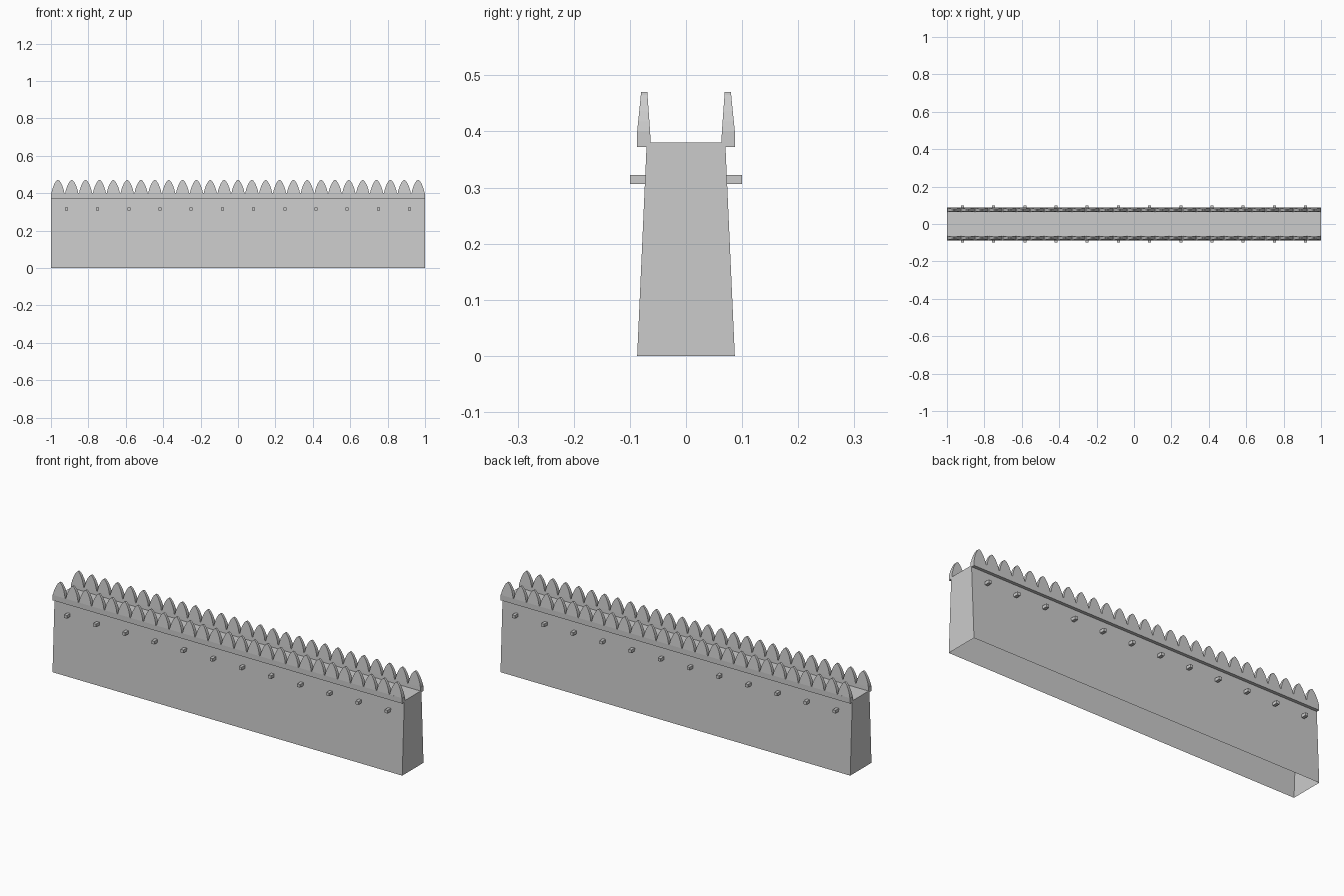
import bpy, bmesh

cube = bpy.data.objects.get("Cube")
if cube:
    bpy.data.objects.remove(cube, do_unlink=True)

stone = bpy.data.materials.new("grey_stone")
stone.use_nodes = True
GREY = (0.6, 0.6, 0.6, 1)
stone.diffuse_color = GREY
stone.node_tree.nodes["Principled BSDF"].inputs["Base Color"].default_value = GREY


def loft(bm, rows, bottom=True):
    """Stack rectangles (x0, x1, y0, y1, z) into a solid."""
    rings = [[bm.verts.new(p) for p in
              ((x0, y0, z), (x1, y0, z), (x1, y1, z), (x0, y1, z))]
             for x0, x1, y0, y1, z in rows]
    for low, high in zip(rings, rings[1:]):
        for i in range(4):
            j = (i + 1) % 4
            bm.faces.new((low[i], low[j], high[j], high[i]))
    bm.faces.new(rings[-1])
    if bottom:
        bm.faces.new(rings[0][::-1])


def finish(name, bm):
    mesh = bpy.data.meshes.new(name)
    bm.normal_update()
    bm.to_mesh(mesh)
    bm.free()
    mesh.materials.append(stone)
    obj = bpy.data.objects.new(name, mesh)
    bpy.context.scene.collection.objects.link(obj)


# Tapered wall body, open underneath
bm = bmesh.new()
loft(bm, [(-1, 1, -0.087, 0.087, 0), (-1, 1, -0.07, 0.07, 0.38)], bottom=False)
finish("wall_body", bm)

TEETH = 27
PITCH = 2 / TEETH
SPOUTS = 12
# Half width and height up one pointed merlon
ARCH = [(0.035, 0.40), (0.031, 0.418), (0.025, 0.436),
        (0.017, 0.453), (0.009, 0.465), (0.003, 0.47)]


def span(side, inner, outer):
    return tuple(sorted((side * inner, side * outer)))


for side, label in ((-1, "front"), (1, "back")):
    # Overhanging parapet course
    bm = bmesh.new()
    loft(bm, [(-1, 1, *span(side, 0.0625, 0.087), 0.372),
              (-1, 1, *span(side, 0.064, 0.087), 0.40)])
    finish(label + "_parapet", bm)

    # Row of pointed merlons, thinning towards the tip
    bm = bmesh.new()
    for i in range(TEETH):
        x = -1 + (i + 0.5) * PITCH
        rows = []
        for half, z in ARCH:
            t = (z - 0.40) / 0.07
            rows.append((x - half, x + half,
                         *span(side, 0.064 + 0.005 * t, 0.087 - 0.007 * t), z))
        loft(bm, rows)
    finish(label + "_merlons", bm)

    # Row of small drain spouts
    bm = bmesh.new()
    for i in range(SPOUTS):
        x = -1 + (i + 0.5) * 2 / SPOUTS
        y0, y1 = span(side, 0.0705, 0.10)
        loft(bm, [(x - 0.008, x + 0.008, y0, y1, z) for z in (0.306, 0.322)])
    finish(label + "_spouts", bm)
